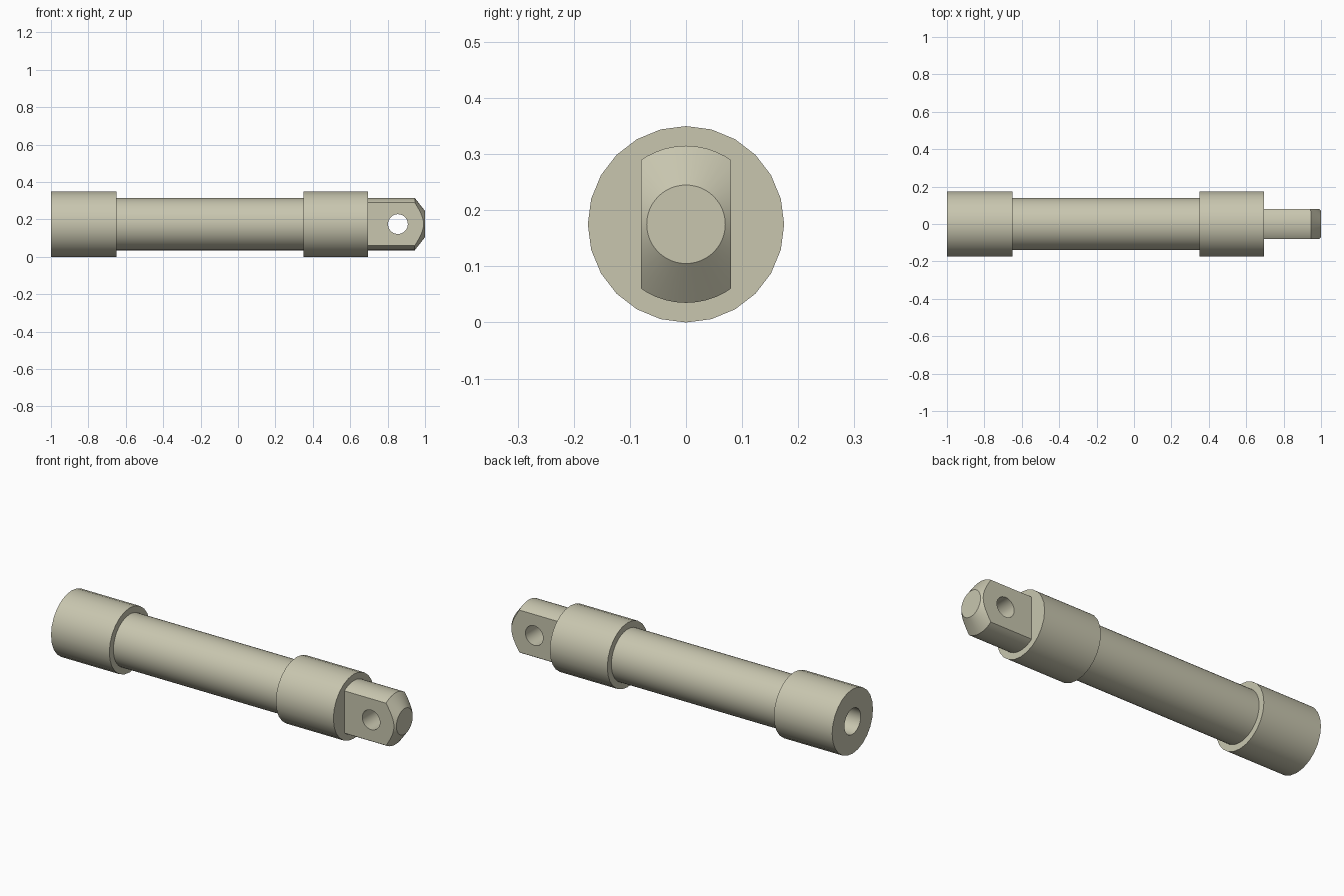
import bpy, bmesh, math
from mathutils import Matrix, Vector

if "Cube" in bpy.data.objects:
    bpy.data.objects.remove(bpy.data.objects["Cube"])

AXIS_Z = 0.175
COLLAR_R, SHAFT_R, BORE_R = 0.175, 0.14, 0.07

metal = bpy.data.materials.new("pale_khaki_metal")
metal.use_nodes = True
colour = (0.58, 0.565, 0.43, 1)
metal.diffuse_color = colour
metal.node_tree.nodes["Principled BSDF"].inputs["Base Color"].default_value = colour


def lathe(name, profile, sides):
    """Spin (x, radius) points around the long axis."""
    bm = bmesh.new()
    verts = [bm.verts.new((x, 0, r)) for x, r in profile]
    edges = [bm.edges.new(pair) for pair in zip(verts, verts[1:])]
    bmesh.ops.spin(bm, geom=verts + edges, cent=(0, 0, 0), axis=(1, 0, 0),
                   angle=math.tau, steps=sides, use_merge=True)
    bmesh.ops.remove_doubles(bm, verts=bm.verts, dist=1e-5)
    bmesh.ops.recalc_face_normals(bm, faces=bm.faces)
    mesh = bpy.data.meshes.new(name)
    bm.to_mesh(mesh)
    bm.free()
    obj = bpy.data.objects.new(name, mesh)
    obj.location.z = AXIS_Z
    bpy.context.collection.objects.link(obj)
    mesh.materials.append(metal)
    return obj


def select_only(obj):
    bpy.ops.object.select_all(action='DESELECT')
    obj.select_set(True)
    bpy.context.view_layer.objects.active = obj


# Collars and shaft
rear_collar = lathe("rear_collar", [(-1, BORE_R), (-1, COLLAR_R), (-0.65, COLLAR_R),
                                    (-0.65, BORE_R), (-1, BORE_R)], 24)
shaft = lathe("shaft", [(-0.65, 0), (-0.65, SHAFT_R), (0.35, SHAFT_R), (0.35, 0)], 48)
front_collar = lathe("front_collar", [(0.35, 0), (0.35, COLLAR_R),
                                      (0.695, COLLAR_R), (0.695, 0)], 24)

# Chamfered tongue, sliced flat on both sides
tongue = lathe("tongue", [(0.695, 0), (0.695, SHAFT_R), (0.945, SHAFT_R),
                          (1, 0.07), (1, 0)], 48)
bm = bmesh.new()
bm.from_mesh(tongue.data)
for side in (-1, 1):
    cut = bmesh.ops.bisect_plane(bm, geom=bm.verts[:] + bm.edges[:] + bm.faces[:],
                                 plane_co=(0, side * 0.08, 0), plane_no=(0, side, 0),
                                 clear_outer=True)
    rim = [e for e in cut["geom_cut"] if isinstance(e, bmesh.types.BMEdge)]
    bmesh.ops.holes_fill(bm, edges=rim, sides=0)
bmesh.ops.recalc_face_normals(bm, faces=bm.faces)
bm.to_mesh(tongue.data)
bm.free()

# Cross pin hole through the tongue
bpy.ops.mesh.primitive_cylinder_add(vertices=32, radius=0.053, depth=0.4,
                                    location=(0.855, 0, AXIS_Z),
                                    rotation=(math.pi / 2, 0, 0))
cutter = bpy.context.object
cutter.name = "pin_hole_cutter"
cutter.hide_render = True
cutter.data.materials.append(metal)
hole = tongue.modifiers.new("pin_hole", 'BOOLEAN')
hole.operation, hole.object, hole.solver = 'DIFFERENCE', cutter, 'EXACT'
select_only(tongue)
bpy.ops.object.modifier_apply(modifier=hole.name)
bpy.data.objects.remove(cutter)

for part in (rear_collar, shaft, front_collar, tongue):
    select_only(part)
    bpy.ops.object.shade_smooth_by_angle(angle=math.radians(25))
